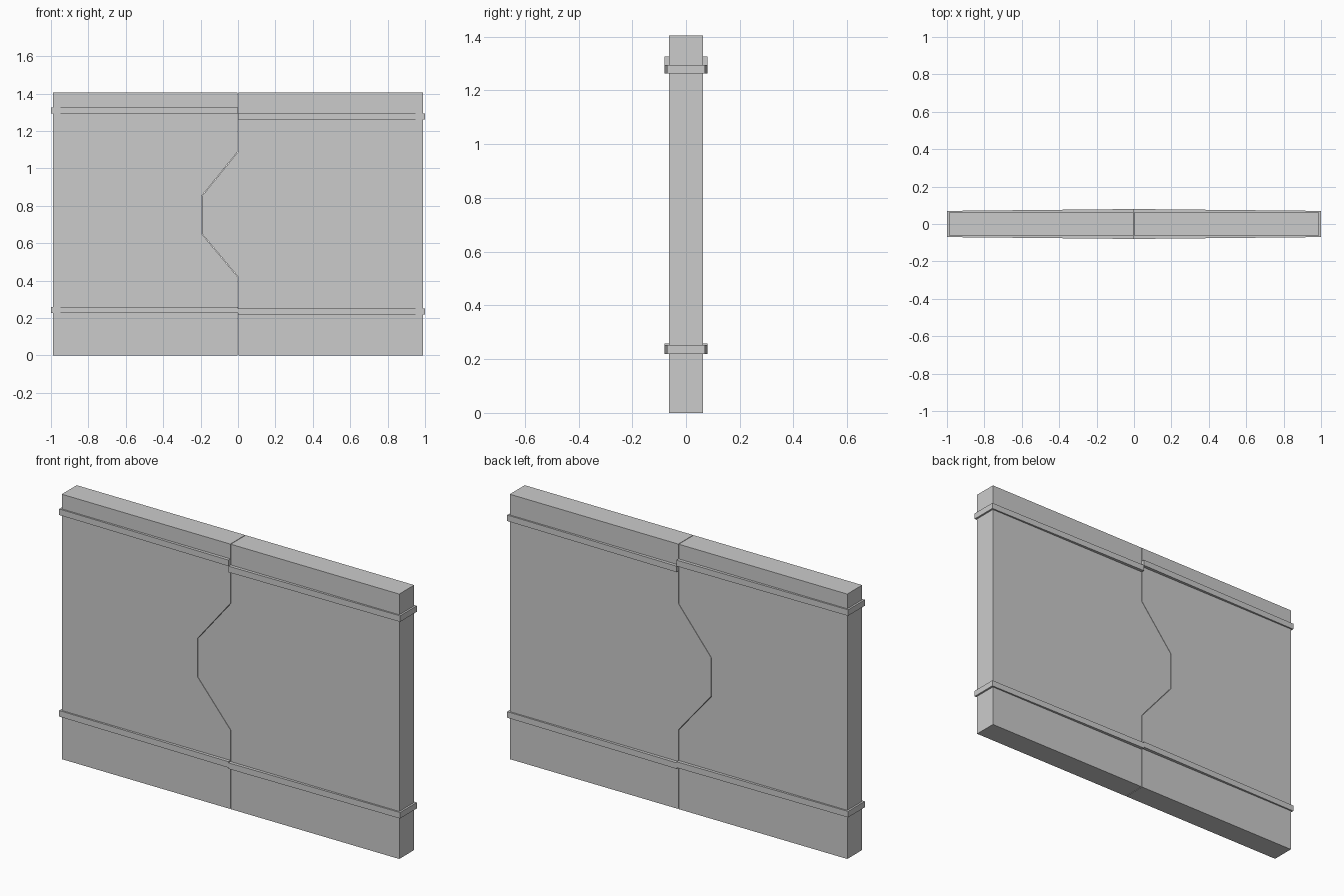
import bpy, bmesh
from mathutils import Vector

if "Cube" in bpy.data.objects:
    bpy.data.objects.remove(bpy.data.objects["Cube"])


def prism(name, profile, direction):
    """Extrude a flat 3D outline along a direction."""
    bm = bmesh.new()
    face = bm.faces.new([bm.verts.new(p) for p in profile])
    ext = bmesh.ops.extrude_face_region(bm, geom=[face])
    moved = [v for v in ext["geom"] if isinstance(v, bmesh.types.BMVert)]
    bmesh.ops.translate(bm, verts=moved, vec=Vector(direction))
    bmesh.ops.recalc_face_normals(bm, faces=bm.faces)
    mesh = bpy.data.meshes.new(name)
    bm.to_mesh(mesh)
    bm.free()
    obj = bpy.data.objects.new(name, mesh)
    bpy.context.collection.objects.link(obj)
    return obj


HALF = 0.0625   # half panel thickness
END = 0.99      # outer panel edge
TOP = 1.405     # panel height
GAP = 0.0015    # half width of the seam

# Interlocking seam shared by both door leaves
seam = [(0, 0), (0, 0.42), (-0.193, 0.65), (-0.193, 0.853), (0, 1.09), (0, TOP)]

# Door leaves: socket on the left, tongue on the right
for side, name in ((-1, "left_door_leaf"), (1, "right_door_leaf")):
    outline = [(x + side * GAP, z) for x, z in seam]
    outline += [(side * END, TOP), (side * END, 0)]
    prism(name, [(x, -HALF, z) for x, z in outline], (0, 2 * HALF, 0))

# Tapered trim bands wrapping around the outer edge of each leaf
bands = [("left_upper_band", -1, 1.295, 1.327), ("left_lower_band", -1, 0.226, 0.258),
         ("right_upper_band", 1, 1.263, 1.295), ("right_lower_band", 1, 0.220, 0.252)]
for name, side, z0, z1 in bands:
    inner = HALF - 0.002
    u_shape = [(0, -0.08), (1.0, -0.07), (1.0, 0.07), (0, 0.08),
               (0, inner), (END - 0.002, inner), (END - 0.002, -inner), (0, -inner)]
    prism(name, [(side * x, y, z0) for x, y in u_shape], (0, 0, z1 - z0))
